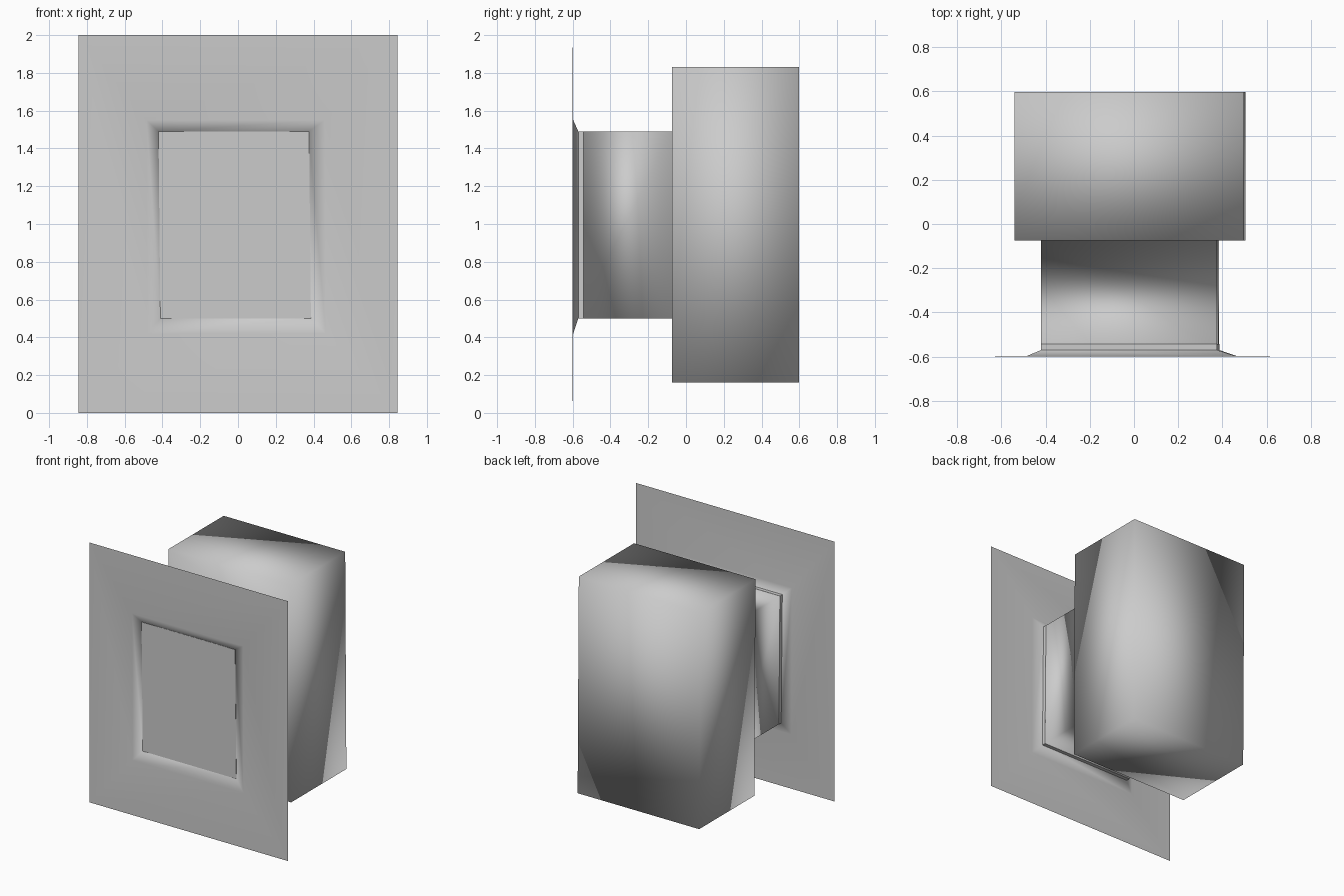
import bpy, bmesh

if "Cube" in bpy.data.objects:
    bpy.data.objects.remove(bpy.data.objects["Cube"])


def ring(y, left, right, bottom, top, skew=0.0):
    # Rectangle in the xz plane; skew slides the lower corners to +x
    return [(left + skew, y, bottom), (right + skew, y, bottom),
            (right, y, top), (left, y, top)]


def finish(name, bm, smooth):
    mesh = bpy.data.meshes.new(name)
    for face in bm.faces:
        face.smooth = smooth
    bm.to_mesh(mesh)
    bm.free()
    obj = bpy.data.objects.new(name, mesh)
    bpy.context.collection.objects.link(obj)
    return obj


# Wall plate, bevelled opening, tunnel and rear box as one continuous open shell
rings = [
    ring(-0.60, -0.845, 0.845, 0.0, 2.0),
    ring(-0.597, -0.485, 0.46, 0.42, 1.55, 0.005),
    ring(-0.57, -0.42, 0.375, 0.50, 1.49, 0.01),
    ring(-0.075, -0.42, 0.375, 0.50, 1.49, 0.01),
    ring(-0.075, -0.54, 0.495, 0.16, 1.83, 0.01),
    ring(0.597, -0.54, 0.495, 0.16, 1.83, 0.01),
]
bm = bmesh.new()
loops = [[bm.verts.new(p) for p in r] for r in rings]
for a, b in zip(loops, loops[1:]):
    for i in range(4):
        j = (i + 1) % 4
        bm.faces.new((a[i], a[j], b[j], b[i]))
bm.faces.new(loops[-1])
finish("wall_and_recess", bm, True)

# Thin pane closing the opening
bm = bmesh.new()
front = [bm.verts.new(p) for p in ring(-0.572, -0.421, 0.376, 0.499, 1.491, 0.01)]
face = bm.faces.new(front)
back = bmesh.ops.extrude_face_region(bm, geom=[face])
moved = [v for v in back["geom"] if isinstance(v, bmesh.types.BMVert)]
bmesh.ops.translate(bm, verts=moved, vec=(0, 0.03, 0))
bmesh.ops.recalc_face_normals(bm, faces=bm.faces)
finish("opening_pane", bm, False)
